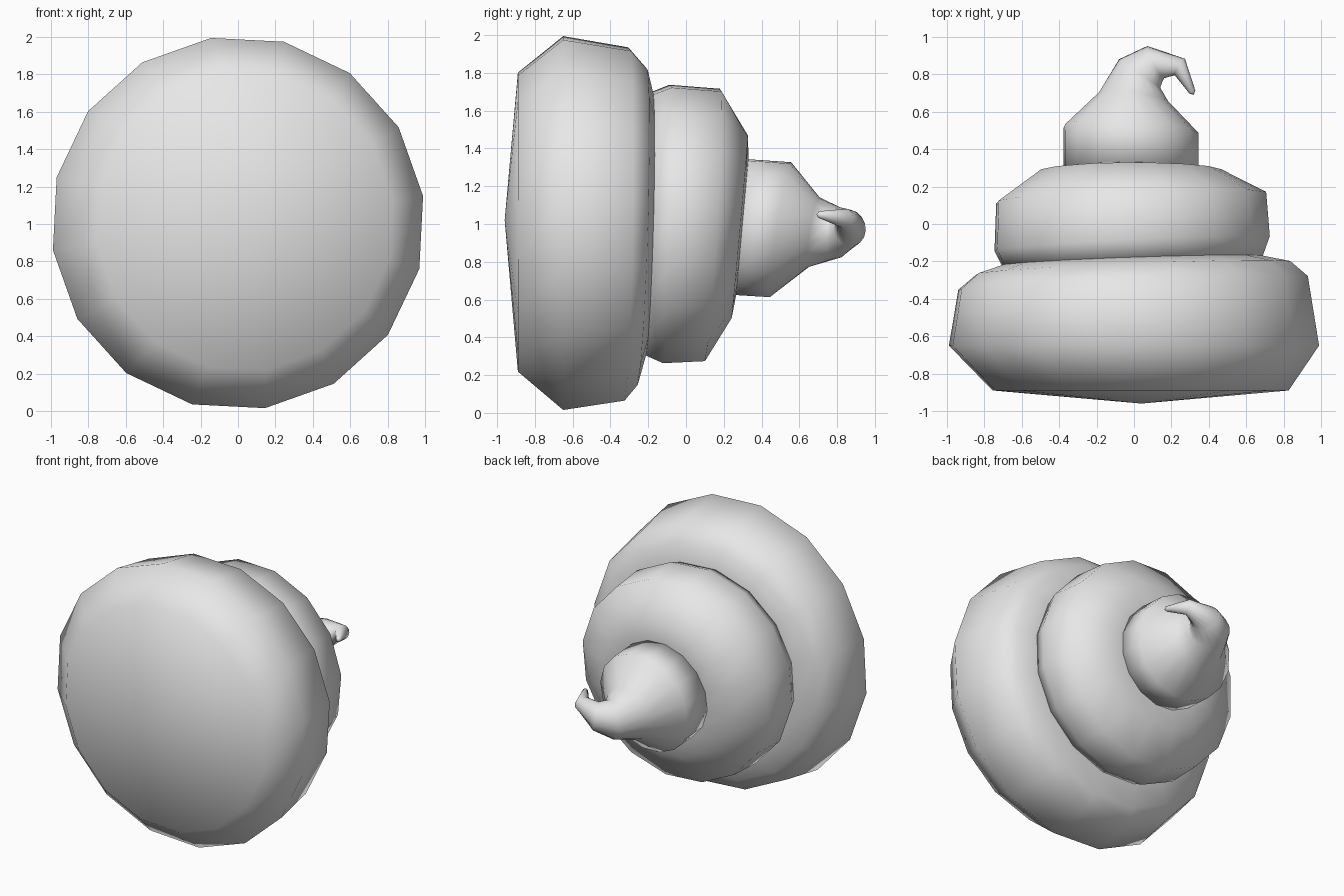
import bpy, bmesh, math
from mathutils import Vector

if "Cube" in bpy.data.objects:
    bpy.data.objects.remove(bpy.data.objects["Cube"])

SIDES = 16
PHASE = math.radians(8.3)

mat = bpy.data.materials.new("light grey")
mat.diffuse_color = (0.8, 0.8, 0.8, 1)
mat.use_nodes = True
mat.node_tree.nodes["Principled BSDF"].inputs["Base Color"].default_value = mat.diffuse_color


def loft(name, rings, start=None, end=None):
    """Skin rings given as (centre, normal, radius); ends close to a point."""
    bm = bmesh.new()
    loops = []
    for c, n, r in rings:
        n = Vector(n).normalized()
        w = Vector((0, 0, 1))
        w = (w - n * n.dot(w)).normalized()
        u = n.cross(w)
        loop = []
        for i in range(SIDES):
            a = PHASE + 2 * math.pi * i / SIDES
            loop.append(bm.verts.new(Vector(c) + (u * math.cos(a) + w * math.sin(a)) * r))
        loops.append(loop)
    for a, b in zip(loops, loops[1:]):
        for i in range(SIDES):
            j = (i + 1) % SIDES
            bm.faces.new((a[i], a[j], b[j], b[i]))
    for loop, p in ((loops[0], start), (loops[-1], end)):
        if p:
            v = bm.verts.new(p)
            for i in range(SIDES):
                bm.faces.new((loop[i], loop[(i + 1) % SIDES], v))
    bmesh.ops.recalc_face_normals(bm, faces=bm.faces)
    for f in bm.faces:
        f.smooth = True
    me = bpy.data.meshes.new(name)
    bm.to_mesh(me)
    bm.free()
    me.materials.append(mat)
    ob = bpy.data.objects.new(name, me)
    bpy.context.collection.objects.link(ob)
    return ob


# Wide lowest coil with a shallow domed base
loft("bottom_coil", [
    ((0.035, -0.89, 1.01), (0, 1, 0), 0.80),
    ((0, -0.65, 1.005), (0, 1, 0), 1.0),
    ((-0.005, -0.315, 1.0), (-0.037, 1, -0.016), 0.945),
    ((-0.005, -0.235, 0.99), (-0.04, 1, -0.03), 0.85),
    ((-0.01, -0.195, 1.0), (-0.035, 1, -0.028), 0.70),
    ((-0.01, -0.185, 1.0), (-0.035, 1, -0.028), 0.55),
], start=(0.04, -0.96, 1.02), end=(0, -0.18, 1))

# Middle coil
loft("middle_coil", [
    ((-0.01, -0.21, 1.0), (-0.03, 1, -0.02), 0.70),
    ((-0.01, -0.105, 1.0), (-0.05, 1, -0.03), 0.745),
    ((-0.015, 0.14, 0.995), (-0.035, 1, -0.06), 0.73),
    ((-0.02, 0.285, 0.985), (-0.005, 1, -0.09), 0.49),
    ((-0.01, 0.30, 0.985), (0.005, 1, -0.09), 0.35),
], start=(0, -0.2, 1), end=(0, 0.3, 0.985))

# Top coil tapering into a curled tip
loft("top_coil_and_tip", [
    ((-0.015, 0.27, 0.985), (0.02, 1, -0.1), 0.365),
    ((-0.015, 0.50, 0.97), (0.06, 1, -0.15), 0.365),
    ((-0.005, 0.675, 0.955), (0.12, 1, -0.16), 0.19),
    ((0.03, 0.805, 0.955), (0.55, 0.8, 0.0), 0.135),
    ((0.115, 0.865, 0.98), (0.85, 0.45, 0.15), 0.098),
    ((0.245, 0.84, 1.03), (0.85, -0.5, 0.2), 0.052),
    ((0.312, 0.705, 1.05), (0.4, -0.9, 0.1), 0.018),
], start=(0, 0.27, 0.985), end=(0.318, 0.69, 1.05))
